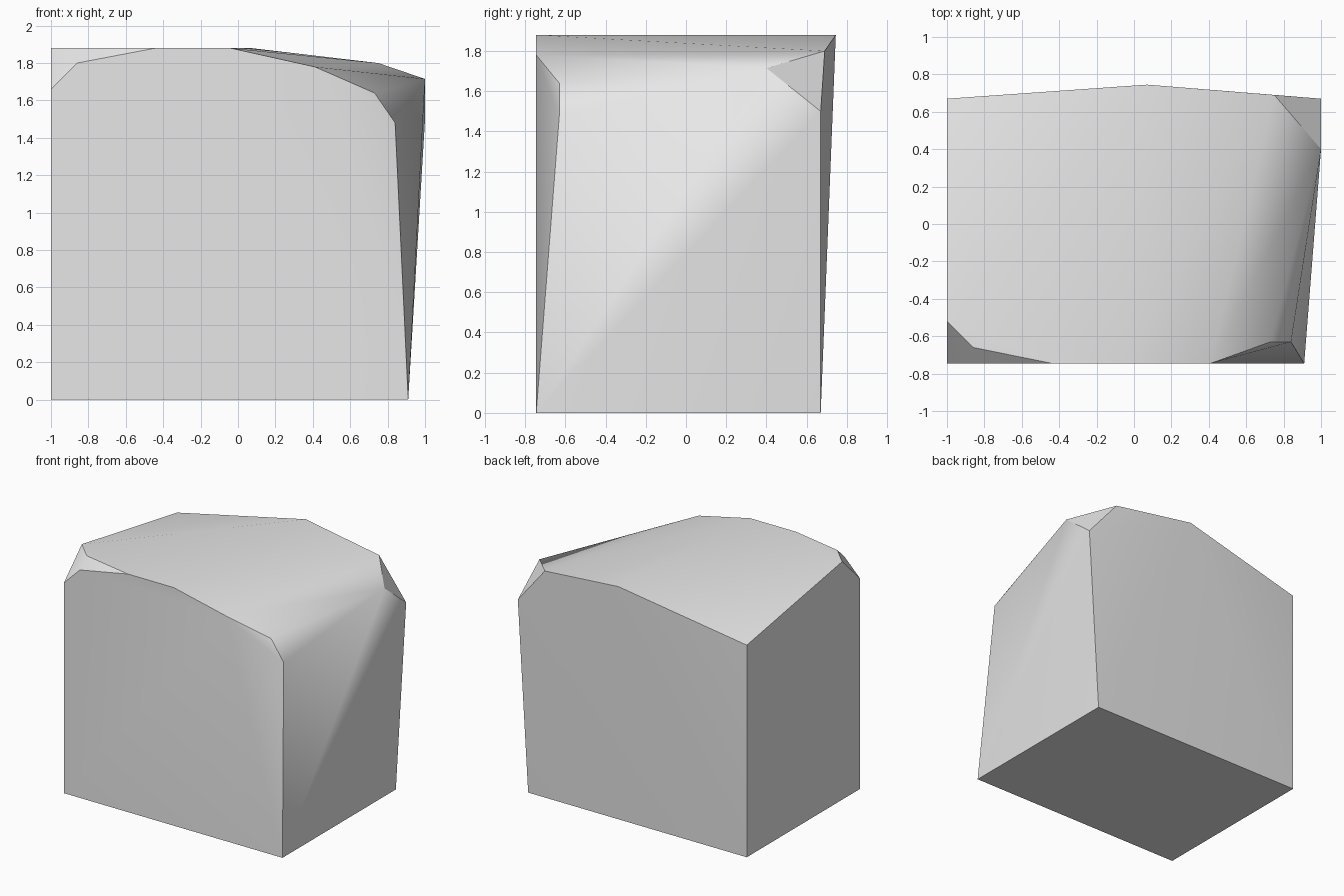
import bpy
import bmesh
import math

cube = bpy.data.objects.get("Cube")
if cube:
    bpy.data.objects.remove(cube, do_unlink=True)


def make_material(name, colour):
    material = bpy.data.materials.new(name)
    material.use_nodes = True
    material.diffuse_color = colour
    shader = material.node_tree.nodes["Principled BSDF"]
    shader.inputs["Base Color"].default_value = colour
    return material


def hull_object(name, corners, material):
    """Stretch a faceted skin over the corner points of a block."""
    mesh = bpy.data.meshes.new(name)
    bm = bmesh.new()
    for corner in corners:
        bm.verts.new(corner)
    bmesh.ops.convex_hull(bm, input=bm.verts[:])
    # Merge the triangles of each flat side into one face
    bmesh.ops.dissolve_limit(bm, angle_limit=math.radians(1),
                             verts=bm.verts[:], edges=bm.edges[:])
    bmesh.ops.recalc_face_normals(bm, faces=bm.faces[:])
    bm.to_mesh(mesh)
    bm.free()
    mesh.materials.append(material)
    obj = bpy.data.objects.new(name, mesh)
    bpy.context.collection.objects.link(obj)
    return obj


FRONT, BACK, TOP = -.745, .67, 1.88
LEFT, RIGHT, FOOT = -1, 1, .91

# Flat footprint, narrower than the body on one side
base = [(x, y, 0) for x in (LEFT, FOOT) for y in (FRONT, BACK)]

# Chipped corner at the front, with a rounded outline
front_chip = [
    (LEFT, FRONT, 1.66),
    (-.86, FRONT, 1.8),
    (-.44, FRONT, TOP),
    (-.86, -.66, TOP),
    (LEFT, -.52, TOP),
]

# Worn shoulder that falls from the top to the side
shoulder = [
    (-.04, FRONT, TOP),
    (.41, FRONT, 1.78),
    (.73, -.63, 1.64),
    (.84, -.63, 1.48),
]

# Back rim with a bulge in the middle and a small chip
back_rim = [
    (LEFT, BACK, 1.675),
    (.07, .745, TOP),
    (.75, .69, 1.8),
    (RIGHT, .4, 1.715),
    (RIGHT, BACK, 1.5),
]

stone = make_material("stone grey", (.8, .8, .8, 1))
block = hull_object("stone_block", base + front_chip + shoulder + back_rim, stone)

# Soft shading over shallow bends, crisp chips
bpy.ops.object.select_all(action="DESELECT")
block.select_set(True)
bpy.context.view_layer.objects.active = block
bpy.ops.object.shade_smooth_by_angle(angle=math.radians(40))
